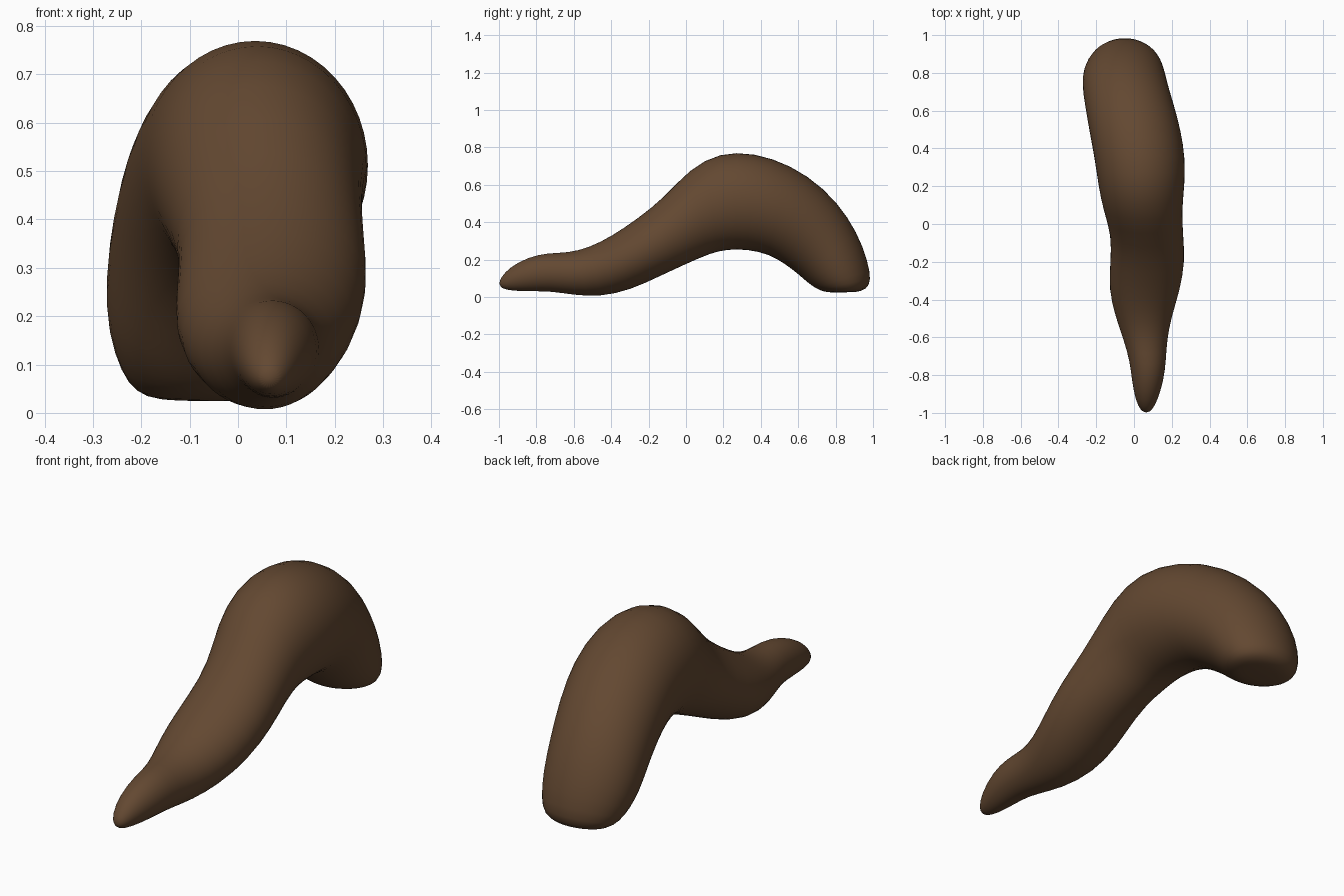
import bpy
import bmesh
from math import cos, sin, tau
from mathutils import Vector

cube = bpy.data.objects.get("Cube")
if cube:
    bpy.data.objects.remove(cube, do_unlink=True)

SIDES = 24

# Cross-sections from the pointed tip to the blunt foot:
# upper y, upper z, lower y, lower z, right x, left x
SECTIONS = [
    (-.99, .105, -.985, .045, .035, .095),
    (-.94, .163, -.93, .032, .008, .125),
    (-.84, .215, -.82, .03, -.012, .157),
    (-.74, .237, -.72, .03, -.022, .17),
    (-.63, .237, -.6, .01, -.055, .175),
    (-.52, .265, -.46, 0, -.1, .2),
    (-.4, .325, -.3, .035, -.135, .245),
    (-.26, .42, -.14, .11, -.127, .272),
    (-.12, .53, 0, .175, -.12, .262),
    (.02, .69, .13, .232, -.165, .255),
    (.18, .775, .22, .253, -.19, .27),
    (.36, .775, .33, .252, -.21, .274),
    (.56, .71, .44, .228, -.24, .25),
    (.74, .585, .53, .175, -.262, .21),
    (.87, .43, .6, .12, -.277, .178),
    (.95, .27, .645, .08, -.272, .165),
    (.988, .13, .69, .047, -.245, .145),
    (.985, .06, .73, .03, -.215, .12),
    (.94, .028, .77, .024, -.17, .08),
]


def add_ring(bm, section):
    """Add one tilted elliptical ring of vertices."""
    top_y, top_z, low_y, low_z, right, left = section
    top = Vector((0, top_y, top_z))
    low = Vector((0, low_y, low_z))
    centre = (top + low) / 2 + Vector(((right + left) / 2, 0, 0))
    rise = (top - low) / 2
    across = Vector(((left - right) / 2, 0, 0))
    angles = [tau * i / SIDES for i in range(SIDES)]
    return [bm.verts.new(centre + across * cos(a) + rise * sin(a)) for a in angles]


def cap_ring(bm, ring, point):
    """Close an open end with a fan of triangles."""
    pole = bm.verts.new(point)
    for i, vert in enumerate(ring):
        bm.faces.new((vert, ring[(i + 1) % SIDES], pole))


# Skin the rings into one closed body
bm = bmesh.new()
rings = [add_ring(bm, section) for section in SECTIONS]
for lower, upper in zip(rings, rings[1:]):
    for i in range(SIDES):
        j = (i + 1) % SIDES
        bm.faces.new((lower[i], lower[j], upper[j], upper[i]))
cap_ring(bm, rings[0], (.065, -1, .07))
cap_ring(bm, rings[-1], (-.045, .85, .025))
bmesh.ops.recalc_face_normals(bm, faces=bm.faces)
mesh = bpy.data.meshes.new("curved_body")
bm.to_mesh(mesh)
bm.free()
body = bpy.data.objects.new("curved_body", mesh)
bpy.context.collection.objects.link(body)

# Smooth, rounded surface
smoothing = body.modifiers.new("rounding", "SUBSURF")
smoothing.levels = smoothing.render_levels = 1
for face in mesh.polygons:
    face.use_smooth = True

# Single brown colour
brown = bpy.data.materials.new("dark_brown")
brown.use_nodes = True
colour = (.125, .065, .031, 1)
brown.diffuse_color = colour
shader = next(n for n in brown.node_tree.nodes if n.type == "BSDF_PRINCIPLED")
shader.inputs["Base Color"].default_value = colour
shader.inputs["Roughness"].default_value = .8
mesh.materials.append(brown)
